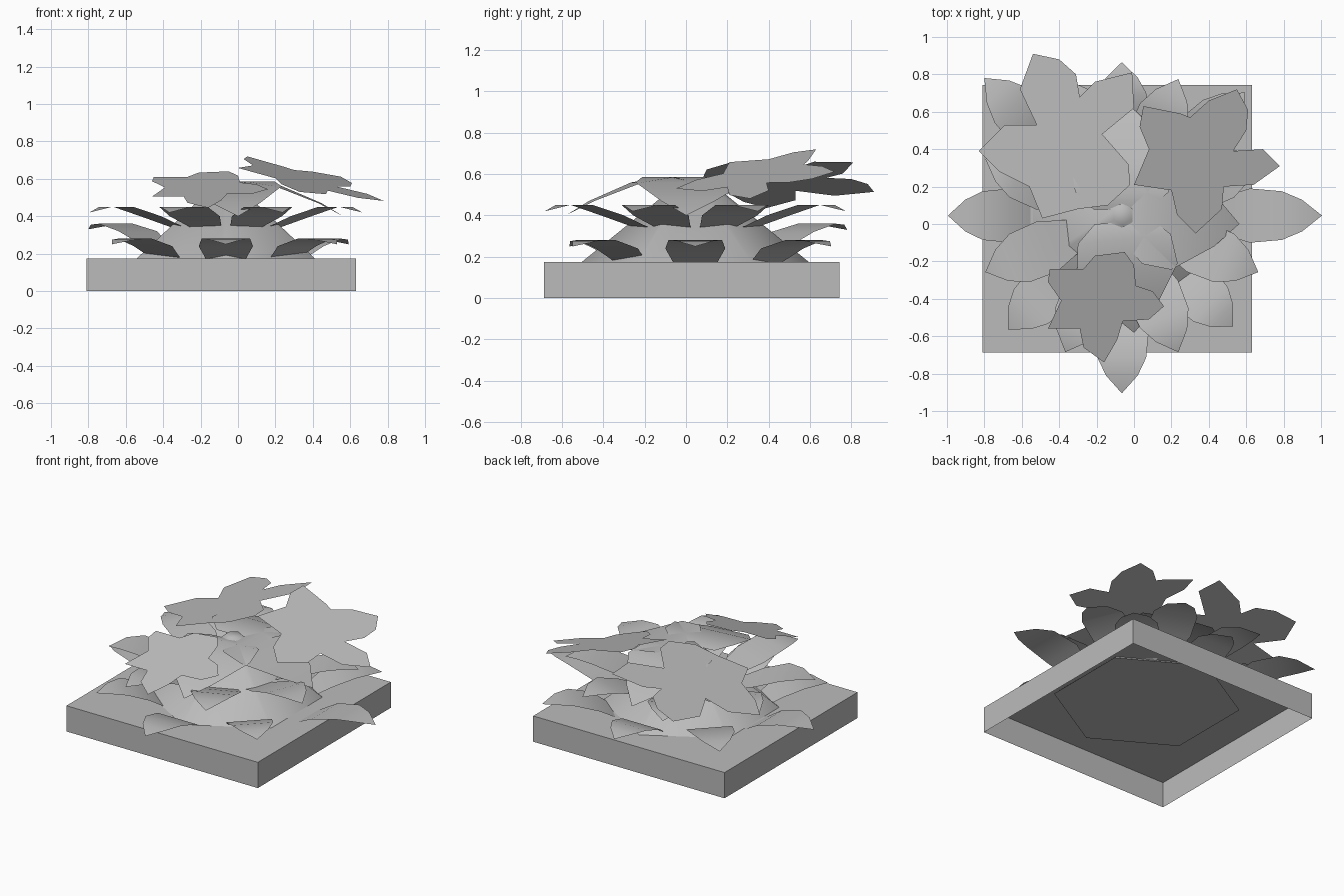
import bpy, bmesh, math

cube = bpy.data.objects.get("Cube")
if cube:
    bpy.data.objects.remove(cube, do_unlink=True)

CENTRE_X, CENTRE_Y = -0.065, 0.045

grey = bpy.data.materials.new("plain_grey")
grey.use_nodes = True
colour = (0.5, 0.5, 0.5, 1)
grey.diffuse_color = colour
grey.node_tree.nodes["Principled BSDF"].inputs["Base Color"].default_value = colour


def finish(name, bm, smooth=False):
    """Turn a bmesh into a named object with the shared material."""
    mesh = bpy.data.meshes.new(name)
    bm.to_mesh(mesh)
    bm.free()
    mesh.materials.append(grey)
    obj = bpy.data.objects.new(name, mesh)
    bpy.context.collection.objects.link(obj)
    if smooth:
        bpy.ops.object.select_all(action='DESELECT')
        obj.select_set(True)
        bpy.context.view_layer.objects.active = obj
        bpy.ops.object.shade_smooth_by_angle(angle=math.radians(50))
    return obj


def leaf(name, degrees, reach, stations, lift=0.0):
    """Ribbon leaf bent along its length; stations are (reach share, half width, height)."""
    bm = bmesh.new()
    angle = math.radians(degrees)
    c, s = math.cos(angle), math.sin(angle)

    def point(distance, side, height):
        return bm.verts.new((CENTRE_X + distance * c - side * s,
                             CENTRE_Y + distance * s + side * c, height + lift))

    previous = None
    for share, half, height in stations:
        sides = [-half, half] if half else [0]
        row = [point(share * reach, side, height) for side in sides]
        if previous:
            bm.faces.new([previous[0]] + row + [previous[1]])
        previous = row
    finish(name, bm, smooth=True)


def flower(name, outline, height):
    """Flat five-petalled flower on a tilted plane given by height(x, y)."""
    bm = bmesh.new()
    face = bm.faces.new([bm.verts.new((x, y, height(x, y))) for x, y in outline])
    face.normal_update()
    if face.normal.z < 0:
        face.normal_flip()
    bmesh.ops.triangulate(bm, faces=[face])
    finish(name, bm)


# Square base, open underneath
bm = bmesh.new()
bmesh.ops.create_cube(bm, size=1)
bm.faces.ensure_lookup_table()
bottom = [f for f in bm.faces if f.normal.z < -0.5]
bmesh.ops.delete(bm, geom=bottom, context='FACES_ONLY')
bmesh.ops.scale(bm, vec=(1.44, 1.43, 0.175), verts=bm.verts)
bmesh.ops.translate(bm, vec=(-0.09, 0.028, 0.0875), verts=bm.verts)
finish("base", bm)

# Six-sided mound with corners toward front and back
bm = bmesh.new()
rings = []
for radius, height in ((0.58, 0.15), (0.05, 0.58)):
    rings.append([bm.verts.new((CENTRE_X + radius * math.sin(k * math.pi / 3),
                                CENTRE_Y + radius * math.cos(k * math.pi / 3), height))
                  for k in range(6)])
for k in range(6):
    n = (k + 1) % 6
    bm.faces.new((rings[0][k], rings[1][k], rings[1][n], rings[0][n]))
bm.faces.new(rings[0])
bm.faces.new(rings[1][::-1])
bmesh.ops.recalc_face_normals(bm, faces=bm.faces)
finish("mound", bm, smooth=True)

# Lower tier of eight leaves
low_shape = [(0.5, 0.10, 0.16), (0.64, 0.145, 0.24), (0.8, 0.13, 0.28),
             (0.9, 0.085, 0.275), (1, 0, 0.25)]
low_reach = [1.07, 0.93, 0.82, 1.04, 0.93, 0.86, 0.95, 0.84]
for i, reach in enumerate(low_reach):
    leaf(f"lower_leaf_{i + 1}", 45 * i, reach, low_shape, lift=0.08 if i == 3 else 0)

# Middle tier, turned half a step
mid_shape = [(0.35, 0.09, 0.34), (0.55, 0.145, 0.4), (0.75, 0.14, 0.45),
             (0.88, 0.09, 0.45), (1, 0, 0.42)]
for i in range(8):
    leaf(f"middle_leaf_{i + 1}", 45 * i + 22.5, 0.79, mid_shape)

# Upper drooping leaves
top_shape = [(0.05, 0.15, 0.56), (0.2, 0.25, 0.585), (0.45, 0.27, 0.56),
             (0.8, 0.13, 0.47), (1, 0, 0.4)]
for i, degrees in enumerate((-4, 90, -84)):
    leaf(f"upper_leaf_{i + 1}", degrees, 0.63, top_shape)

# Three tilted flowers
flower("back_right_flower", [
    (-0.54, 0.91), (-0.4, 0.88), (-0.31, 0.8), (-0.29, 0.68), (-0.21, 0.76),
    (-0.01, 0.81), (0, 0.62), (-0.17, 0.48), (-0.03, 0.32), (-0.02, 0.21),
    (-0.14, 0.1), (-0.3, 0.08), (-0.49, 0.03), (-0.56, 0.2), (-0.72, 0.28),
    (-0.83, 0.39), (-0.69, 0.53), (-0.52, 0.53), (-0.61, 0.72)],
    lambda x, y: 0.66 + 0.27 * x)
flower("back_left_flower", [
    (0.05, 0.63), (0.25, 0.59), (0.3, 0.57), (0.4, 0.66), (0.55, 0.72),
    (0.61, 0.61), (0.6, 0.5), (0.53, 0.39), (0.69, 0.4), (0.78, 0.31),
    (0.64, 0.21), (0.48, 0.2), (0.47, 0.08), (0.33, -0.05), (0.23, 0.05),
    (0.2, 0.18), (0, 0.21), (0.08, 0.4), (0.03, 0.52)],
    lambda x, y: 0.72 - 0.249 * (x - 0.05) + 0.177 * (y - 0.63))
flower("front_flower", [
    (-0.45, -0.24), (-0.27, -0.24), (-0.21, -0.17), (-0.05, -0.15), (0, -0.22),
    (0.01, -0.33), (0.1, -0.36), (0.16, -0.44), (0.08, -0.51), (-0.06, -0.52),
    (-0.09, -0.62), (-0.16, -0.74), (-0.27, -0.66), (-0.29, -0.56),
    (-0.46, -0.56), (-0.39, -0.41), (-0.46, -0.31)],
    lambda x, y: 0.64 + 0.33 * (y + 0.15))
